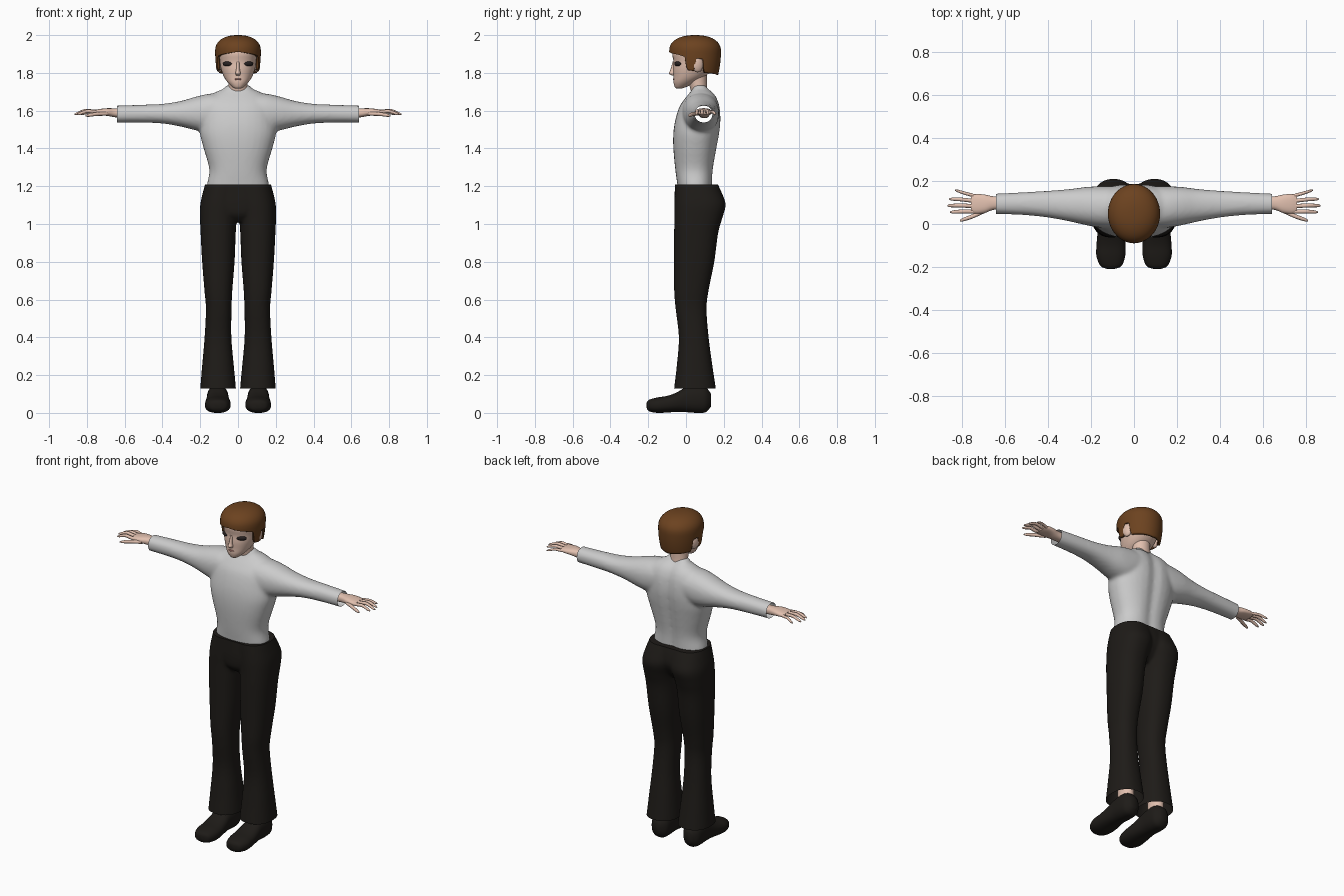
import bpy, bmesh, math
from mathutils import Matrix, Vector

if "Cube" in bpy.data.objects:
    bpy.data.objects.remove(bpy.data.objects["Cube"])


def mat(name, r, g, b):
    m = bpy.data.materials.new(name)
    m.diffuse_color = (r, g, b, 1)
    m.use_nodes = True
    m.node_tree.nodes["Principled BSDF"].inputs["Base Color"].default_value = m.diffuse_color
    return m


SKIN = mat("skin", .76, .53, .43)
HAIR = mat("hair_brown", .15, .055, .014)
BLACK = mat("black_cloth", .013, .011, .009)
DARK = mat("eye_dark", .02, .015, .015)
LIP = mat("lip", .5, .22, .19)


def finish(name, bm, material=None, angle=40):
    bmesh.ops.recalc_face_normals(bm, faces=bm.faces)
    me = bpy.data.meshes.new(name)
    bm.to_mesh(me)
    bm.free()
    ob = bpy.data.objects.new(name, me)
    bpy.context.collection.objects.link(ob)
    if material:
        me.materials.append(material)
    bpy.ops.object.select_all(action='DESELECT')
    ob.select_set(True)
    bpy.context.view_layer.objects.active = ob
    bpy.ops.object.shade_smooth_by_angle(angle=math.radians(angle))
    return ob


def spline(rings, steps):
    """Catmull-Rom refinement of the ring table"""
    out = []
    v = [Vector(r) for r in rings]
    for i in range(len(v) - 1):
        p0, p1, p2, p3 = v[max(i - 1, 0)], v[i], v[i + 1], v[min(i + 2, len(v) - 1)]
        for s in range(steps):
            t = s / steps
            out.append(.5 * (2 * p1 + (p2 - p0) * t + (2 * p0 - 5 * p1 + 4 * p2 - p3) * t * t
                             + (3 * p1 - p0 - 3 * p2 + p3) * t ** 3))
    return out + [v[-1]]


def loft(bm, axis, rings, side=1, power=2.3, n=32, steps=4, groove=0):
    """Closed loft; ring = (position on axis, low/high of first and second cross direction)"""
    loops = []
    for t, a0, a1, b0, b1 in spline(rings, steps):
        loop = []
        for k in range(n):
            c, s = math.cos(2 * math.pi * k / n), math.sin(2 * math.pi * k / n)
            a = (a0 + a1) / 2 + (a1 - a0) / 2 * math.copysign(abs(c) ** (2 / power), c)
            b = (b0 + b1) / 2 + (b1 - b0) / 2 * math.copysign(abs(s) ** (2 / power), s)
            if s > 0:
                b -= groove * math.exp(-(a / .035) ** 2)
            x, y, z = {'x': (t, a, b), 'y': (a, t, b), 'z': (a, b, t)}[axis]
            loop.append(bm.verts.new((x * side, y, z)))
        loops.append(loop)
    for p, q in zip(loops, loops[1:]):
        for k in range(n):
            bm.faces.new((p[k], p[(k + 1) % n], q[(k + 1) % n], q[k]))
    bm.faces.new(loops[0])
    bm.faces.new(loops[-1])
    bmesh.ops.recalc_face_normals(bm, faces=bm.faces)


def fuse(name, bm, voxel, smooth, cuts, material=None):
    """Weld overlapping lofts into one skin, then trim its openings"""
    ob = finish(name + "_base", bm)
    r = ob.modifiers.new("weld", 'REMESH')
    r.mode, r.voxel_size = 'VOXEL', voxel
    s = ob.modifiers.new("relax", 'SMOOTH')
    s.factor, s.iterations = .5, smooth
    dg = bpy.context.evaluated_depsgraph_get()
    out = bmesh.new()
    tmp = bpy.data.meshes.new_from_object(ob.evaluated_get(dg))
    out.from_mesh(tmp)
    bpy.data.objects.remove(ob)
    for co, no, fill in cuts:
        res = bmesh.ops.bisect_plane(out, geom=out.verts[:] + out.edges[:] + out.faces[:],
                                     plane_co=co, plane_no=no, clear_outer=True)
        if fill:
            edges = [e for e in res['geom_cut'] if isinstance(e, bmesh.types.BMEdge)]
            bmesh.ops.edgeloop_fill(out, edges=edges)
    return finish(name, out, material)


def ball(name, loc, scale, material, turn=0):
    bm = bmesh.new()
    m = Matrix.Translation(loc) @ Matrix.Rotation(turn, 4, 'Z') @ Matrix.Diagonal((*scale, 1))
    bmesh.ops.create_uvsphere(bm, u_segments=24, v_segments=14, radius=1, matrix=m)
    return finish(name, bm, material, 80)


# Shirt: torso with a spine groove, plus two sleeves
bm = bmesh.new()
loft(bm, 'z', [(1.16, -.165, .165, -.04, .143), (1.21, -.164, .164, -.046, .143),
               (1.29, -.152, .152, -.057, .148), (1.40, -.182, .182, -.067, .166),
               (1.48, -.202, .202, -.067, .18), (1.55, -.2, .2, -.057, .187),
               (1.62, -.195, .195, -.035, .182), (1.665, -.17, .17, -.005, .168),
               (1.695, -.125, .125, .02, .148), (1.715, -.08, .08, .033, .125),
               (1.735, -.06, .06, .035, .112)], groove=.014)
for s in (1, -1):
    loft(bm, 'x', [(.08, -.02, .175, 1.51, 1.69), (.15, -.018, .175, 1.485, 1.69),
                   (.22, -.006, .172, 1.495, 1.675), (.30, .012, .162, 1.515, 1.652),
                   (.40, .03, .154, 1.532, 1.636), (.52, .042, .147, 1.537, 1.631),
                   (.67, .047, .139, 1.537, 1.626)], s, 2.2)
fuse("shirt", bm, .01, 6, [((0, 0, 1.18), (0, 0, -1), False), ((.64, 0, 0), (1, 0, 0), False),
                           ((-.64, 0, 0), (-1, 0, 0), False)])

# Trousers: flared legs and pelvis, open at the hems
bm = bmesh.new()
for s in (1, -1):
    loft(bm, 'z', [(.09, .011, .204, -.066, .163), (.13, .011, .2, -.063, .158),
                   (.25, .022, .19, -.049, .14), (.40, .035, .177, -.038, .12),
                   (.55, .034, .17, -.055, .109), (.65, .03, .178, -.063, .12),
                   (.80, .018, .19, -.063, .15), (.95, .012, .198, -.063, .17),
                   (1.03, .006, .201, -.062, .192), (1.10, -.01, .2, -.062, .21),
                   (1.16, -.02, .188, -.06, .192), (1.25, -.03, .163, -.056, .15)], s)
loft(bm, 'z', [(1.01, -.06, .06, -.02, .12), (1.05, -.13, .13, -.055, .155),
               (1.11, -.19, .19, -.062, .185), (1.17, -.18, .18, -.06, .18),
               (1.25, -.163, .163, -.056, .155)])
fuse("trousers", bm, .008, 6, [((0, 0, .13), (0, 0, -1), False),
                               ((0, 0, 1.21), (0, 0, 1), True)], BLACK)

FINGERS = [("index", (.74, .058, 1.592), (.80, .058, 1.597), (.853, .055, 1.58), .0095),
           ("middle", (.74, .083, 1.595), (.81, .086, 1.600), (.866, .085, 1.58), .0095),
           ("ring", (.74, .107, 1.595), (.805, .114, 1.598), (.858, .116, 1.58), .009),
           ("little", (.73, .128, 1.592), (.785, .143, 1.594), (.83, .157, 1.58), .008),
           ("thumb", (.69, .062, 1.585), (.75, .035, 1.582), (.808, .015, 1.573), .0105)]
for s, side in ((1, "left"), (-1, "right")):
    # Hand and fingers
    bm = bmesh.new()
    loft(bm, 'x', [(.58, .068, .125, 1.56, 1.61), (.65, .066, .128, 1.565, 1.612),
                   (.69, .052, .136, 1.572, 1.613), (.73, .048, .139, 1.577, 1.609),
                   (.755, .055, .132, 1.582, 1.604)], s, 2.4, 24)
    finish(side + "_hand", bm, SKIN, 60)
    for name, a, b, c, r in FINGERS:
        a, b, c = Vector(a), Vector(b), Vector(c)
        rings = [(p.x, p.y - r * k, p.y + r * k, p.z - r * k, p.z + r * k) for p, k in
                 ((a, 1), (a.lerp(b, .5), 1), (b, .95), (b.lerp(c, .7), .8), (c, .3))]
        bm = bmesh.new()
        loft(bm, 'x', rings, s, 2, 12, 3)
        finish(f"{side}_{name}_finger", bm, SKIN, 60)
    # Shoe and ankle
    bm = bmesh.new()
    loft(bm, 'y', [(-.208, .09, .125, .025, .055), (-.195, .058, .155, .008, .07),
                   (-.15, .041, .174, 0, .082), (-.10, .039, .174, .002, .09),
                   (-.05, .044, .17, .005, .108), (0, .05, .165, .004, .135),
                   (.06, .05, .165, 0, .145), (.105, .056, .158, .004, .135),
                   (.133, .085, .13, .035, .1)], s, 2.4)
    finish(side + "_shoe", bm, BLACK, 60)
    bm = bmesh.new()
    loft(bm, 'z', [(.1, .065, .15, 0, .112), (.17, .068, .147, .005, .11),
                   (.3, .06, .155, -.005, .11)], s, 2, 24)
    finish(side + "_ankle", bm, SKIN, 60)
    # Ear and eye
    ball(side + "_ear", (s * .1, .062, 1.845), (.016, .03, .042), SKIN, s * .3)
    ball(side + "_eye", (s * .055, -.044, 1.848), (.029, .012, .013), DARK, s * .5)

# Head and neck
bm = bmesh.new()
loft(bm, 'z', [(1.718, -.018, .018, -.052, -.02), (1.727, -.032, .032, -.06, .005),
               (1.75, -.055, .055, -.066, .05), (1.78, -.075, .075, -.066, .10),
               (1.82, -.09, .09, -.068, .14), (1.86, -.096, .096, -.066, .155),
               (1.91, -.1, .1, -.072, .16), (1.96, -.08, .08, -.045, .135),
               (1.98, -.04, .04, 0, .09)], power=2.15)
finish("head", bm, SKIN, 60)
bm = bmesh.new()
loft(bm, 'z', [(1.66, -.062, .062, .035, .125), (1.72, -.052, .052, .022, .112),
               (1.80, -.052, .052, .0, .11)], power=2)
finish("neck", bm, SKIN, 60)
bm = bmesh.new()
loft(bm, 'z', [(1.785, -.008, .008, -.074, -.05), (1.798, -.014, .014, -.091, -.05),
               (1.815, -.01, .01, -.083, -.05), (1.86, -.007, .007, -.07, -.05)], power=2, n=16)
finish("nose", bm, SKIN, 60)
ball("mouth", (0, -.064, 1.766), (.019, .006, .005), LIP)

# Hair: bowl whose lower edge follows fringe, sideburn, ear notch and nape
EDGE = [(0, 1.912), (50, 1.896), (66, 1.885), (70, 1.815), (88, 1.81),
        (92, 1.878), (108, 1.872), (112, 1.8), (180, 1.788)]


def edge_height(deg):
    for (a, za), (b, zb) in zip(EDGE, EDGE[1:]):
        if deg <= b:
            return za + (zb - za) * (deg - a) / (b - a)
    return EDGE[-1][1]


bm = bmesh.new()
N, loops, MID = 120, [], 1.915
for i in range(1, 25):
    loop = []
    for k in range(N):
        deg = 360 * k / N
        a = math.radians(deg)
        if i <= 12:
            q = math.pi / 2 * i / 12
            f, z = math.sin(q) ** .87, MID + .085 * math.cos(q) ** .87
        else:
            z = MID + (edge_height(min(deg, 360 - deg)) - MID) * (i - 12) / 12
            f = 1 - .1 * ((MID - z) / .12) ** 2
        loop.append(bm.verts.new((.121 * f * math.sin(a), .048 - .137 * f * math.cos(a), z)))
    loops.append(loop)
top = bm.verts.new((0, .048, 2.0))
for k in range(N):
    bm.faces.new((top, loops[0][k], loops[0][(k + 1) % N]))
    for p, q in zip(loops, loops[1:]):
        bm.faces.new((p[k], q[k], q[(k + 1) % N], p[(k + 1) % N]))
hair = finish("hair", bm, HAIR, 60)
thick = hair.modifiers.new("thickness", 'SOLIDIFY')
thick.thickness, thick.offset = .014, -1
